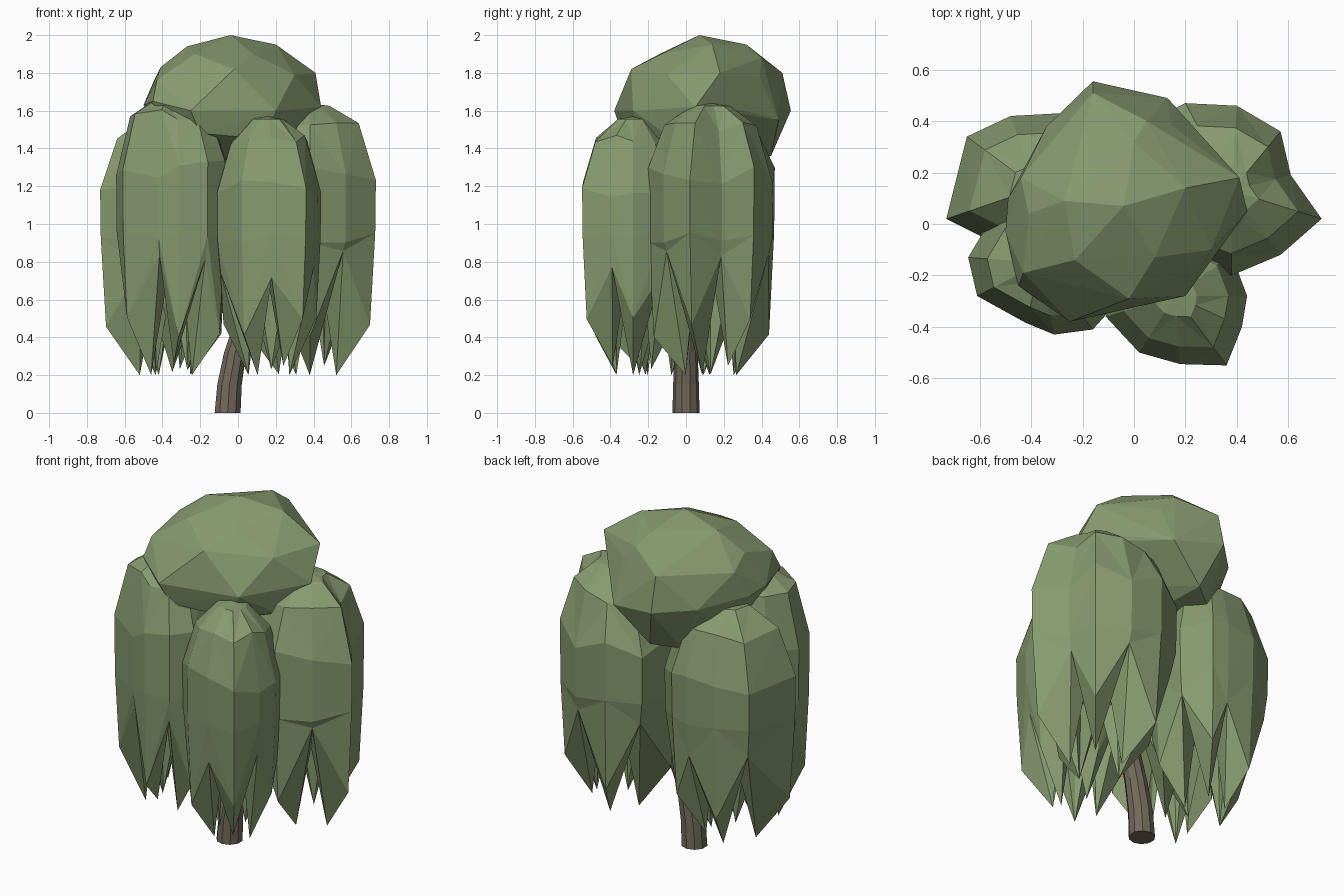
import bpy, bmesh, random
from mathutils import Vector

if "Cube" in bpy.data.objects:
    bpy.data.objects.remove(bpy.data.objects["Cube"])

random.seed(4)


def material(name, rgb):
    m = bpy.data.materials.new(name)
    m.diffuse_color = (*rgb, 1)
    m.use_nodes = True
    m.node_tree.nodes["Principled BSDF"].inputs["Base Color"].default_value = m.diffuse_color
    return m


leaf = material("leaf_green", (0.24, 0.325, 0.16))
bark = material("bark_brown", (0.17, 0.142, 0.107))


def finish(bm, name, mat):
    bmesh.ops.recalc_face_normals(bm, faces=bm.faces[:])
    me = bpy.data.meshes.new(name)
    bm.to_mesh(me)
    bm.free()
    me.materials.append(mat)
    ob = bpy.data.objects.new(name, me)
    bpy.context.collection.objects.link(ob)


def bridge(bm, a, b):
    # Triangles between two rings, with alternating diagonals
    n = len(a)
    for i in range(n):
        j = (i + 1) % n
        if i % 2:
            tris = (a[i], a[j], b[i]), (a[j], b[j], b[i])
        else:
            tris = (a[i], a[j], b[j]), (a[i], b[j], b[i])
        for t in tris:
            bm.faces.new(t)


def fan(bm, ring, tip):
    for i in range(len(ring)):
        bm.faces.new((ring[i], ring[(i + 1) % len(ring)], tip))


def hanging_clump(name, centre, outline, top, ridge, notch=0.78, shoulder=0.13):
    """Domed curtain of foliage; every second column ends in a pointed tooth."""
    bm = bmesh.new()
    c = Vector(centre)
    pts = [Vector(p) for p in outline]
    n = len(pts)

    def vert(i, s, z):
        p = c + (pts[i % n] - c) * s
        return bm.verts.new((p.x, p.y, z))

    # Dome and curtain rings: outline scale and height
    rings = []
    for s, z, wob in ((0.3, top - 0.015, 0), (0.74, top - shoulder, 0.03),
                      (1.0, top - 0.38, 0.05), (0.99, 0.93, 0.03)):
        rings.append([vert(i, s, z + random.uniform(-wob, wob)) for i in range(n)])
    fan(bm, rings[0], bm.verts.new((c.x, c.y, top)))
    # Lower rim: high at notches, low on tooth ridges
    is_ridge = [i % 2 == ridge for i in range(n)]
    rings.append([vert(i, 0.91, 0.45 + random.uniform(-.05, .06)) if is_ridge[i]
                  else vert(i, 0.93, notch + random.uniform(-.04, .04)) for i in range(n)])
    for a, b in zip(rings, rings[1:]):
        bridge(bm, a, b)
    # Teeth and recessed underside
    rim = rings[-1]
    inner = [vert(i, 0.36, 0.66) for i in range(n)]
    for i in range(n):
        if not is_ridge[i]:
            continue
        l, r = (i - 1) % n, (i + 1) % n
        low = 0.2 if i % 4 == ridge else 0.2 + random.uniform(0, 0.06)
        tip = vert(i, 0.4, low)
        for t in ((rim[l], rim[i], tip), (rim[i], rim[r], tip),
                  (rim[r], inner[r], tip), (inner[r], inner[i], tip),
                  (inner[i], inner[l], tip), (inner[l], rim[l], tip)):
            bm.faces.new(t)
    fan(bm, inner, bm.verts.new((c.x, c.y, 0.72)))
    finish(bm, name, leaf)


hanging_clump("back_left_foliage", (-0.38, 0.14), [
    (-0.73, 0.02), (-0.53, -0.08), (-0.3, -0.12), (-0.13, -0.08), (-0.06, 0.1),
    (-0.07, 0.3), (-0.2, 0.42), (-0.3, 0.43), (-0.48, 0.42), (-0.65, 0.34)], 1.58, 0)
hanging_clump("front_left_foliage", (-0.36, -0.15), [
    (-0.645, -0.13), (-0.61, -0.28), (-0.42, -0.385), (-0.31, -0.43), (-0.16, -0.41),
    (-0.07, -0.31), (-0.06, -0.1), (-0.13, 0.08), (-0.35, 0.12), (-0.55, 0.03)],
    1.67, 1, 0.85, 0.09)
hanging_clump("front_right_foliage", (0.16, -0.28), [
    (-0.11, -0.36), (0.02, -0.5), (0.18, -0.545), (0.36, -0.55), (0.42, -0.4),
    (0.44, -0.28), (0.38, -0.12), (0.2, -0.04), (0.02, -0.07), (-0.1, -0.2)],
    1.57, 1, 0.74, 0.13)
hanging_clump("back_right_foliage", (0.38, 0.13), [
    (0.73, 0.02), (0.61, 0.19), (0.57, 0.36), (0.4, 0.46), (0.2, 0.47),
    (0.02, 0.38), (-0.03, 0.13), (0.11, -0.1), (0.38, -0.2), (0.57, -0.12)], 1.64, 0, 0.83)

# Faceted crown: hull around its corner points
bm = bmesh.new()
for p in ((-0.04, 0.07, 2.0), (0.2, 0.14, 1.95), (0.0, 0.32, 1.95), (-0.27, 0.09, 1.94),
          (-0.23, -0.14, 1.90), (0.08, -0.13, 1.90), (0.41, 0.18, 1.8), (0.3, -0.1, 1.79),
          (-0.02, -0.29, 1.82), (-0.43, -0.19, 1.76), (-0.41, 0.04, 1.83), (-0.44, 0.18, 1.77),
          (-0.16, 0.51, 1.8), (0.05, 0.4, 1.88), (0.14, 0.39, 1.78),
          (0.44, 0.05, 1.62), (0.2, -0.28, 1.6), (-0.25, -0.38, 1.6),
          (-0.45, -0.24, 1.65), (-0.5, -0.03, 1.63), (-0.49, 0.1, 1.62), (-0.34, 0.38, 1.6),
          (-0.16, 0.555, 1.6), (0.13, 0.49, 1.55), (0.27, 0.31, 1.6), (-0.08, 0.45, 1.36),
          (-0.22, 0.35, 1.33), (0.31, -0.08, 1.46), (0.14, -0.25, 1.45), (-0.2, -0.34, 1.48),
          (-0.4, -0.2, 1.5), (-0.4, 0.15, 1.42), (0.0, 0.05, 1.3)):
    bm.verts.new(p)
bmesh.ops.convex_hull(bm, input=bm.verts[:])
finish(bm, "crown_foliage", leaf)

# Leaning trunk: round sections along a bent path (x, y, z, radius)
bm = bmesh.new()
prev = None
for x, y, z, r in ((-0.055, 0, 0, 0.072), (-0.045, 0, 0.15, 0.068), (-0.015, 0, 0.32, 0.062),
                   (0.04, 0.01, 0.5, 0.056), (0.06, 0.02, 0.8, 0.05), (0.02, 0.05, 1.4, 0.035)):
    ring = bmesh.ops.create_circle(bm, segments=10, radius=r)["verts"]
    bmesh.ops.translate(bm, verts=ring, vec=(x, y, z))
    if prev:
        for i in range(10):
            j = (i + 1) % 10
            bm.faces.new((prev[i], prev[j], ring[j], ring[i]))
    else:
        bm.faces.new(ring)
    prev = ring
bm.faces.new(prev)
finish(bm, "trunk", bark)
